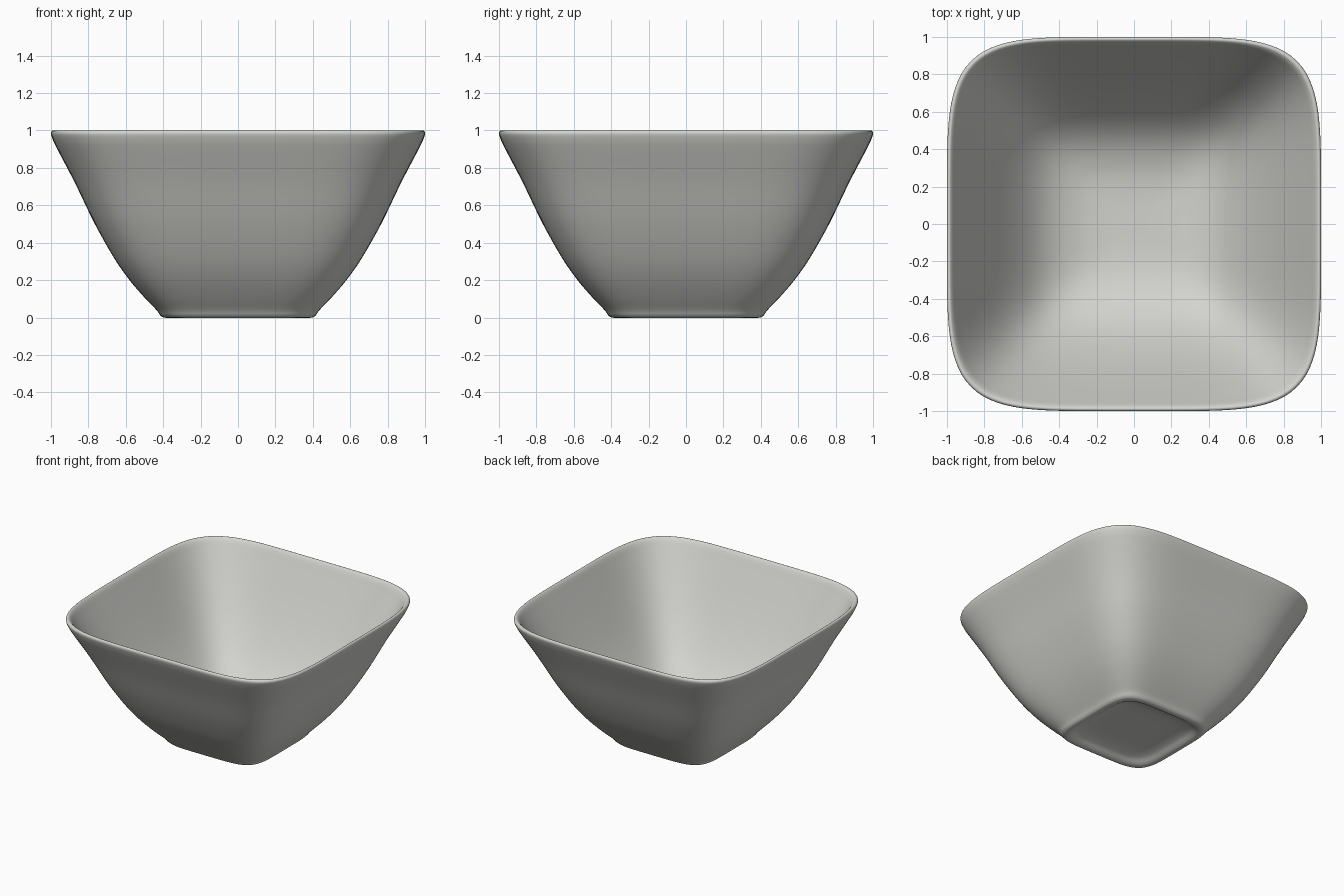
import bpy, bmesh, math
from mathutils import Vector

cube = bpy.data.objects.get("Cube")
if cube:
    bpy.data.objects.remove(cube, do_unlink=True)

SEGMENTS = 192    # points round the bowl
SQUARENESS = 5.0  # superellipse exponent of the rounded-square plan
STEPS = 4         # smoothing steps between profile points


def rounded_square(angle):
    """Direction to the unit rounded-square outline at an angle."""
    c, s = math.cos(angle), math.sin(angle)
    r = (abs(c) ** SQUARENESS + abs(s) ** SQUARENESS) ** (-1 / SQUARENESS)
    return Vector((c * r, s * r))


def smooth_path(points):
    """Catmull-Rom curve through the points."""
    p = [Vector(q) for q in points]
    p = [p[0]] + p + [p[-1]]
    path = []
    for a, b, c, d in zip(p, p[1:], p[2:], p[3:]):
        for i in range(STEPS):
            t = i / STEPS
            path.append(0.5 * (2 * b + (c - a) * t + (2 * a - 5 * b + 4 * c - d) * t * t
                               + (3 * b - a - 3 * c + d) * t ** 3))
    return path + [p[-1]]


def loft(name, profile, material):
    """Sweep a (half width, height) profile round the rounded square."""
    bm = bmesh.new()
    path = smooth_path(profile)
    plan = [rounded_square(2 * math.pi * i / SEGMENTS) for i in range(SEGMENTS)]
    start = bm.verts.new((0, 0, path[0].y))
    end = bm.verts.new((0, 0, path[-1].y))
    rings = [[bm.verts.new((d.x * q.x, d.y * q.x, q.y)) for d in plan] for q in path[1:-1]]
    for i in range(SEGMENTS):
        j = (i + 1) % SEGMENTS
        bm.faces.new((start, rings[0][j], rings[0][i]))
        bm.faces.new((end, rings[-1][i], rings[-1][j]))
        for lo, hi in zip(rings, rings[1:]):
            bm.faces.new((lo[i], lo[j], hi[j], hi[i]))
    bmesh.ops.recalc_face_normals(bm, faces=bm.faces)
    for f in bm.faces:
        f.smooth = True
    mesh = bpy.data.meshes.new(name)
    bm.to_mesh(mesh)
    bm.free()
    mesh.materials.append(material)
    obj = bpy.data.objects.new(name, mesh)
    bpy.context.collection.objects.link(obj)


glaze = bpy.data.materials.new("pale_grey_glaze")
glaze.use_nodes = True
colour = (0.65, 0.65, 0.62, 1)
glaze.diffuse_color = colour
glaze.node_tree.nodes["Principled BSDF"].inputs["Base Color"].default_value = colour

# Recessed underside, softly curved into the foot ring
underside = [(0, 0.05), (0.15, 0.05), (0.25, 0.046), (0.32, 0.03), (0.355, 0.009), (0.375, 0.0)]
# Outer wall, flaring from the foot to the rim
outer_wall = [(0.398, 0.0), (0.416, 0.012), (0.438, 0.042), (0.503, 0.11), (0.58, 0.2), (0.664, 0.32),
              (0.768, 0.505), (0.872, 0.72), (0.966, 0.9), (0.988, 0.945)]
# Thin rounded rim
rim = [(1.0, 0.978), (0.998, 0.994), (0.988, 1.0), (0.977, 0.993)]
# Inner wall running down to the softly dished floor
inner_wall = [(0.962, 0.97), (0.928, 0.9), (0.828, 0.7), (0.718, 0.5), (0.608, 0.335),
              (0.51, 0.225), (0.41, 0.155), (0.3, 0.113), (0.2, 0.096), (0.1, 0.09), (0, 0.09)]

loft("square_bowl", underside + outer_wall + rim + inner_wall, glaze)
